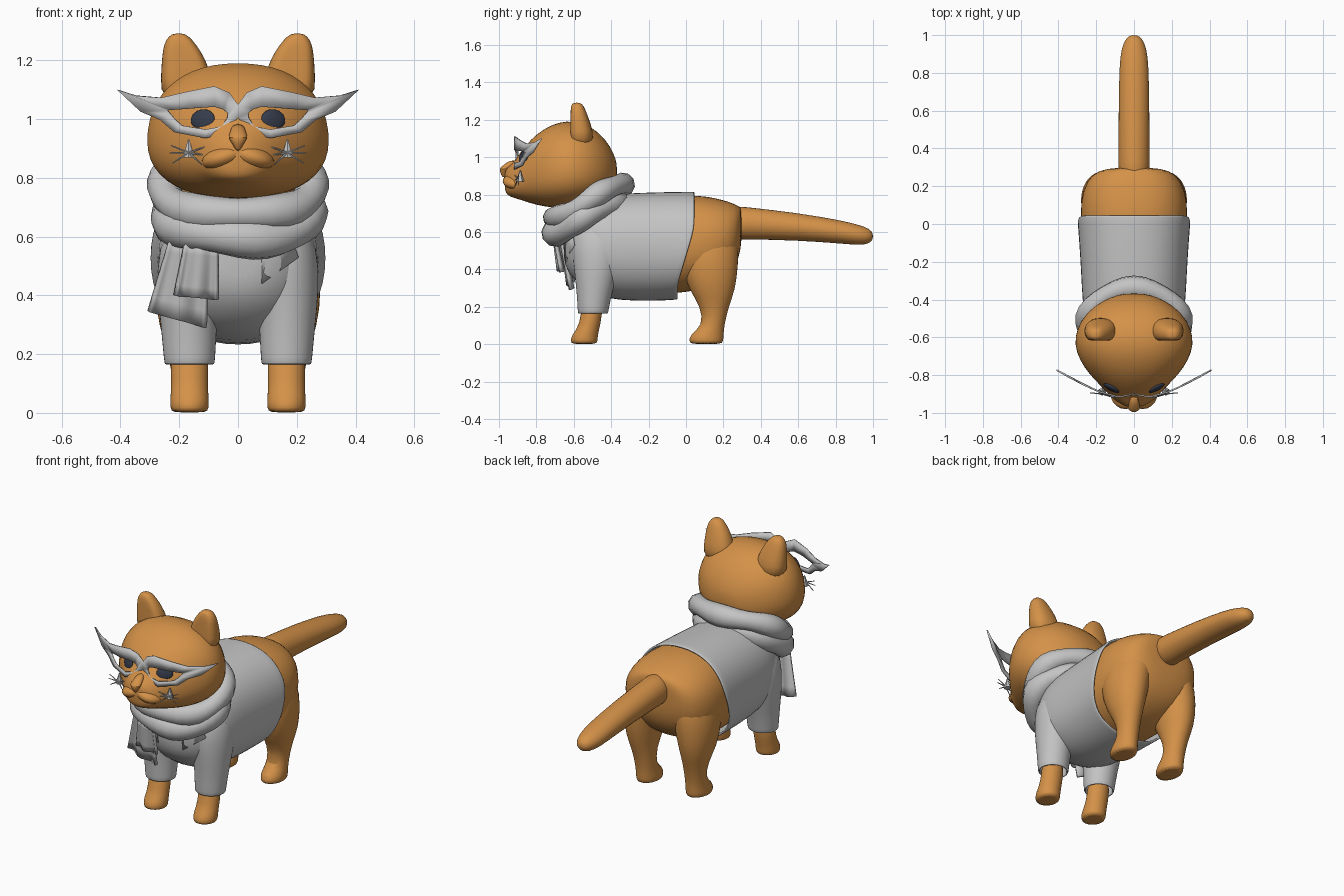
import bpy, bmesh, math
from mathutils import Vector, Matrix

if "Cube" in bpy.data.objects:
    bpy.data.objects.remove(bpy.data.objects["Cube"])


def material(name, rgb):
    m = bpy.data.materials.new(name)
    m.diffuse_color = (*rgb, 1)
    m.use_nodes = True
    m.node_tree.nodes["Principled BSDF"].inputs["Base Color"].default_value = m.diffuse_color
    return m


FUR = material("orange_fur", (0.66, 0.285, 0.065))
CLOTH = material("light_grey", (0.55, 0.55, 0.55))
DARK = material("dark_slate", (0.035, 0.045, 0.07))


def finish(bm, name, mat, subdiv=0, thick=0, angle=40):
    bmesh.ops.recalc_face_normals(bm, faces=bm.faces)
    me = bpy.data.meshes.new(name)
    bm.to_mesh(me)
    bm.free()
    ob = bpy.data.objects.new(name, me)
    bpy.context.collection.objects.link(ob)
    me.materials.append(mat)
    if thick:
        s = ob.modifiers.new("thickness", 'SOLIDIFY')
        s.thickness, s.offset = thick, 0
    if subdiv:
        s = ob.modifiers.new("smooth", 'SUBSURF')
        s.levels = s.render_levels = subdiv
    bpy.ops.object.select_all(action='DESELECT')
    bpy.context.view_layer.objects.active = ob
    ob.select_set(True)
    bpy.ops.object.shade_smooth_by_angle(angle=math.radians(angle))
    return ob


def loft(name, rings, mat, axis='z', side=1, power=2.0, egg=0.0, n=24,
         caps=(True, True), shift=None, thick=0, subdiv=1):
    """Rings are (position, centre x, radius x, centre v, radius v) along z or y."""
    bm = bmesh.new()
    loops = []
    for k, (p, cx, rx, cv, rv) in enumerate(rings):
        loop = []
        for i in range(n):
            t = 2 * math.pi * i / n
            c, s = math.cos(t), math.sin(t)
            c = math.copysign(abs(c) ** (2 / power), c)
            s = math.copysign(abs(s) ** (2 / power), s)
            x, v = cx * side + rx * c * (1 - egg * s), cv + rv * s
            co = Vector((x, v, p) if axis == 'z' else (x, p, v))
            if shift:
                co = shift(co, k)
            loop.append(bm.verts.new(co))
        loops.append(loop)
    for a, b in zip(loops, loops[1:]):
        for i in range(n):
            j = (i + 1) % n
            bm.faces.new((a[i], a[j], b[j], b[i]))
    for cap, loop in zip(caps, (loops[0], loops[-1])):
        if cap:
            bm.faces.new(loop)
    return finish(bm, name, mat, subdiv, thick, 50)


def span(rows):
    """Turn (y, half width, bottom, top) into y-axis rings."""
    return [(y, 0, w, (b + t) / 2, (t - b) / 2) for y, w, b, t in rows]


def ball(name, loc, size, mat, rot=(0, 0, 0)):
    bm = bmesh.new()
    bmesh.ops.create_uvsphere(bm, u_segments=20, v_segments=12, radius=1)
    ob = finish(bm, name, mat)
    ob.location, ob.scale, ob.rotation_euler = loc, size, rot
    return ob


# Head, tapering forward to the muzzle
loft("head", span([(-.368, .05, .89, .96), (-.385, .12, .84, 1.02), (-.43, .21, .795, 1.1),
                   (-.51, .285, .75, 1.17), (-.6, .316, .73, 1.197), (-.68, .307, .725, 1.19),
                   (-.76, .265, .735, 1.155), (-.83, .205, .752, 1.097), (-.88, .152, .77, 1.035),
                   (-.92, .118, .782, .975), (-.955, .075, .795, .945), (-.97, .03, .82, .93)]),
     FUR, 'y', power=2.3, egg=.09)
ball("neck", (0, -.52, .70), (.2, .19, .2), FUR)

# Muzzle and nose
for s in (1, -1):
    ball("muzzle_cheek", (s * .045, -.9, .872), (.082, .08, .042), FUR, (0, s * .3, 0))
ball("chin", (0, -.905, .822), (.085, .055, .034), FUR)
loft("nose", [(.89, 0, .006, -.97, .012), (.92, 0, .022, -.975, .02),
              (.938, 0, .036, -.975, .024), (.952, 0, .028, -.955, .03),
              (.985, 0, .022, -.915, .03)], FUR, n=12, subdiv=1)

# Torso under the clothes, and tail
loft("body", span([(.298, .09, .56, .725), (.287, .19, .46, .738), (.23, .255, .36, .765),
                   (.12, .286, .3, .793), (0, .284, .27, .802), (-.3, .25, .265, .775),
                   (-.5, .23, .3, .76), (-.6, .15, .4, .66)]), FUR, 'y', power=2.3)
loft("tail", span([(.2, .087, .555, .748), (.3, .085, .56, .738), (.6, .083, .554, .704),
                   (.84, .08, .536, .662), (.93, .068, .528, .638), (.985, .044, .538, .618),
                   (1.0, .015, .565, .59)]), FUR, 'y', n=16)


# Jacket with a hem that sweeps forward under the belly
def hem(co, k):
    if k < 2:
        co.y -= .09 * min(1, max(0, (.62 - co.z) / .3))
    return co


loft("jacket", span([(.045, .295, .242, .812), (.035, .295, .242, .812), (-.15, .282, .235, .81),
                     (-.35, .272, .236, .802), (-.48, .264, .262, .79), (-.57, .22, .32, .75),
                     (-.63, .14, .39, .69), (-.65, .06, .46, .64)]),
     CLOTH, 'y', power=2.25, caps=(False, True), shift=hem, thick=.012)


# Ears have a flat front
def flat_front(co, k):
    co.y = max(co.y, -.617)
    return co


for s in (1, -1):
    # Hind leg with haunch
    loft("hind_leg", [(0, .165, .06, .108, .083), (.015, .165, .066, .108, .092),
                      (.05, .165, .066, .11, .092), (.1, .165, .057, .148, .057),
                      (.2, .17, .066, .153, .075), (.29, .178, .092, .14, .125),
                      (.42, .17, .118, .125, .156), (.56, .145, .125, .12, .165),
                      (.66, .12, .09, .12, .12)], FUR, side=s, n=20)
    # Front leg and sleeve
    loft("front_leg", [(0, .165, .06, -.545, .066), (.015, .165, .066, -.545, .073),
                       (.05, .165, .067, -.542, .071), (.1, .165, .061, -.512, .054),
                       (.25, .165, .07, -.495, .062)], FUR, side=s, n=20)
    loft("sleeve", [(.165, .165, .08, -.497, .076), (.175, .165, .083, -.497, .078),
                    (.28, .167, .09, -.49, .09), (.42, .17, .103, -.475, .122),
                    (.56, .15, .12, -.465, .15), (.67, .12, .1, -.46, .12)],
         CLOTH, side=s, n=20, caps=(False, True), thick=.01)
    loft("ear", [(1.06, .172, .092, -.565, .072), (1.14, .175, .09, -.565, .07),
                 (1.21, .186, .074, -.575, .055), (1.255, .198, .056, -.58, .043),
                 (1.284, .202, .034, -.583, .03), (1.292, .202, .014, -.585, .014)],
         FUR, side=s, n=16, power=2.3, shift=flat_front)
    # Eye, whisker pad and whiskers
    ball("eye", (s * .12, -.868, .998), (.046, .014, .036), DARK, (-.2, 0, s * .5))
    bm = bmesh.new()
    bmesh.ops.create_cone(bm, segments=6, radius1=.022, radius2=.003, depth=.06, cap_ends=True,
                          matrix=Matrix.Translation((s * .168, -.887, .9)))
    for dx, dz in ((.06, .025), (.065, 0), (.055, -.035), (-.055, .02), (-.06, -.008), (-.045, -.04)):
        a = Vector((s * .168, -.9, .885))
        d = Vector((s * dx, -.015 if dx < 0 else .006, dz))
        mat4 = Matrix.Translation(a + d / 2) @ d.to_track_quat('Z', 'Y').to_matrix().to_4x4()
        bmesh.ops.create_cone(bm, segments=5, radius1=.004, radius2=.002, depth=d.length,
                              cap_ends=True, matrix=mat4)
    finish(bm, "whiskers", CLOTH)
    # Jacket lapel
    bm = bmesh.new()
    bm.faces.new([bm.verts.new((s * x, y, z)) for x, y, z in
                  ((.08, -.638, .44), (.205, -.598, .53), (.175, -.615, .61), (.08, -.655, .6))])
    finish(bm, "lapel", CLOTH, thick=.01)

# Cat-eye glasses: frame band between outer outline and lens hole, mirrored
OUTER = [(0, 1.05), (.03, 1.09), (.08, 1.112), (.18, 1.092), (.26, 1.073), (.35, 1.08), (.41, 1.1),
         (.33, 1.025), (.265, .998), (.215, .955), (.11, .935), (.045, .95), (0, 1.005)]
INNER = [(.035, 1.02), (.05, 1.033), (.08, 1.042), (.15, 1.037), (.2, 1.033), (.23, 1.031), (.24, 1.03),
         (.228, 1.015), (.215, 1.0), (.19, .978), (.11, .965), (.055, .975), (.036, 1.005)]


def lens_y(x):
    return -.9 - .2 * x if x < .1 else -.92 + .35 * (x - .1) + .4 * (x - .1) ** 2


bm = bmesh.new()
for s in (1, -1):
    o, i = [[bm.verts.new((s * x, lens_y(x), z)) for x, z in pts] for pts in (OUTER, INNER)]
    for k in range(13):
        j = (k + 1) % 13
        bm.faces.new((o[k], o[j], i[j], i[k]) if s > 0 else (i[k], i[j], o[j], o[k]))
bmesh.ops.remove_doubles(bm, verts=[v for v in bm.verts if abs(v.co.x) < .001], dist=.0005)
finish(bm, "glasses", CLOTH, thick=.008, angle=15)

# Scarf: two tilted wavy rolls
tilt = Matrix.Rotation(math.radians(28), 4, 'X')
for k, (cy, cz, rx, ry, tube) in enumerate(((-.525, .765, .25, .206, .06), (-.535, .68, .236, .19, .066))):
    bm = bmesh.new()
    N, M = 32, 10
    grid = []
    for i in range(N):
        t = 2 * math.pi * i / N
        r = tube * (1 + .1 * math.sin(5 * t + k * 2))
        lift = .01 * math.sin(3 * t + k)
        row = []
        for j in range(M):
            u = 2 * math.pi * j / M
            p = Vector(((rx + r * math.cos(u)) * math.cos(t), (ry + r * math.cos(u)) * math.sin(t),
                        lift + r * math.sin(u)))
            row.append(bm.verts.new(tilt @ p + Vector((0, cy, cz))))
        grid.append(row)
    for i in range(N):
        for j in range(M):
            a, b = grid[i], grid[(i + 1) % N]
            bm.faces.new((a[j], b[j], b[(j + 1) % M], a[(j + 1) % M]))
    finish(bm, "scarf_roll", CLOTH, angle=50)


# Hanging scarf ends with soft pleats
def scarf_end(name, top_l, top_r, bot_r, bot_l, waves):
    bm = bmesh.new()
    tl, tr, br, bl = map(Vector, (top_l, top_r, bot_r, bot_l))
    C, R = 16, 5
    rows = []
    for r in range(R + 1):
        f = r / R
        rows.append([])
        for c in range(C + 1):
            g = c / C
            p = tl.lerp(tr, g).lerp(bl.lerp(br, g), f)
            p.y += (.006 + .009 * f) * math.sin(g * waves * 2 * math.pi)
            rows[-1].append(bm.verts.new(p))
    for r in range(R):
        for c in range(C):
            bm.faces.new((rows[r][c], rows[r][c + 1], rows[r + 1][c + 1], rows[r + 1][c]))
    finish(bm, name, CLOTH, thick=.016)


scarf_end("scarf_end_long", (-.23, -.655, .6), (-.1, -.675, .58), (-.11, -.62, .29), (-.305, -.615, .345), 1.5)
scarf_end("scarf_end_short", (-.18, -.695, .58), (-.07, -.705, .57), (-.07, -.672, .385), (-.215, -.665, .4), 1.5)
